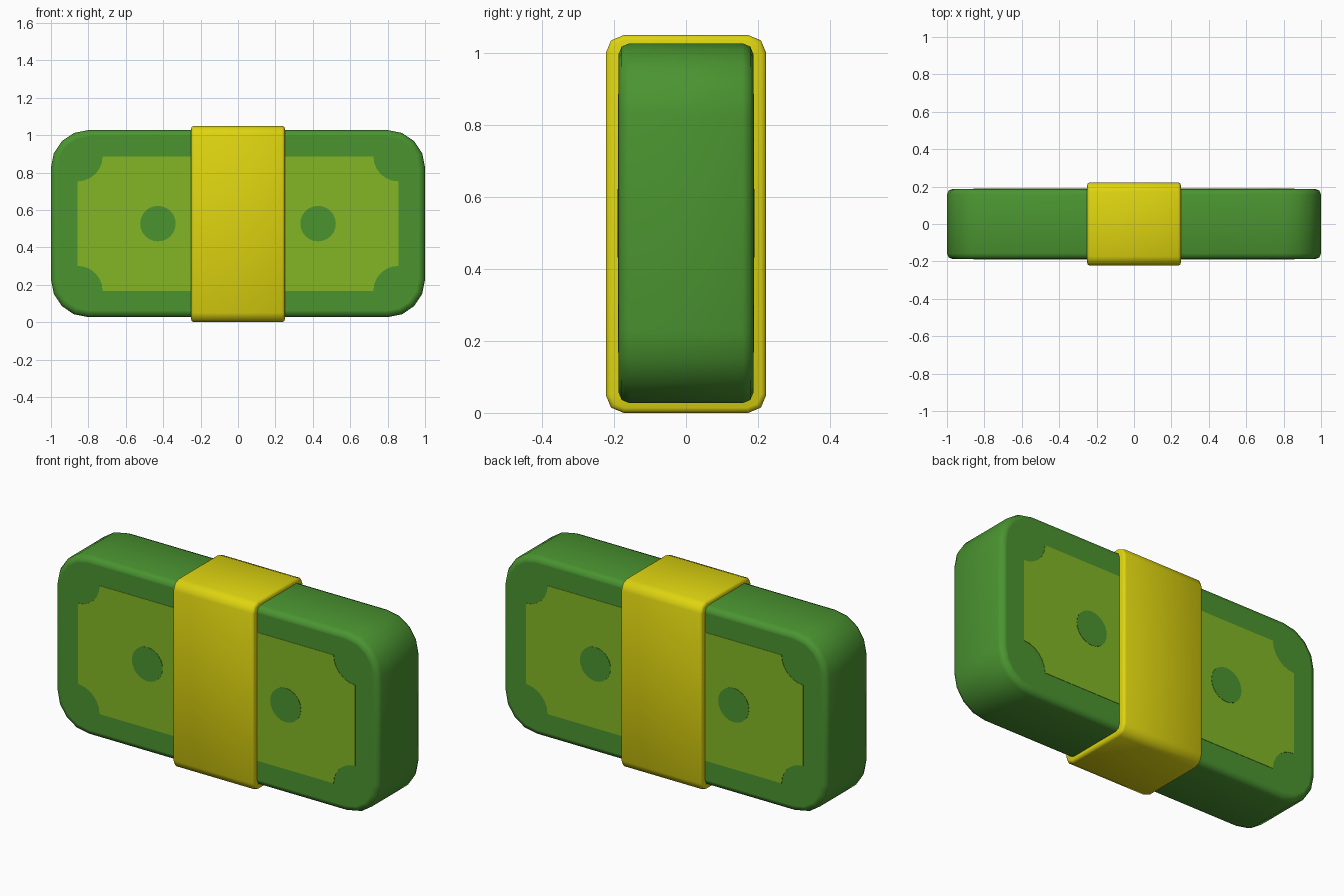
import bpy, bmesh, math
from mathutils import Vector

if "Cube" in bpy.data.objects:
    bpy.data.objects.remove(bpy.data.objects["Cube"])

ZC = 0.527  # mid height of the stack


def material(name, rgb):
    m = bpy.data.materials.new(name)
    m.diffuse_color = (*rgb, 1)
    m.use_nodes = True
    m.node_tree.nodes["Principled BSDF"].inputs["Base Color"].default_value = m.diffuse_color
    return m


GREEN = material("note green", (0.069, 0.296, 0.030))
LIME = material("print lime", (0.223, 0.468, 0.018))
YELLOW = material("band yellow", (0.73, 0.66, 0.005))


def corners(hw, hh, r, segs, concave=False):
    """Rectangle outline with rounded or scooped corners."""
    pts = []
    for k, (sx, sy) in enumerate([(1, 1), (-1, 1), (-1, -1), (1, -1)]):
        for i in range(segs + 1):
            if concave:
                a = math.pi / 2 * (k + 3 - i / segs) + math.pi
                a = math.pi / 2 * (k + 3) - math.pi / 2 * i / segs
                pts.append((sx * hw + r * math.cos(a), sy * hh + r * math.sin(a)))
            else:
                a = math.pi / 2 * (k + i / segs)
                pts.append((sx * (hw - r) + r * math.cos(a), sy * (hh - r) + r * math.sin(a)))
    return pts


def prism(name, pts, place, depth, mat, bevel=0, segs=1, inset=0):
    """Extrude an outline to both sides of its middle; place maps (u, v, w) to space."""
    bm = bmesh.new()
    a, b = [[bm.verts.new(place(u, v, w)) for u, v in pts] for w in (-depth / 2, depth / 2)]
    caps = [bm.faces.new(a), bm.faces.new(b[::-1])]
    n = len(pts)
    for i in range(n):
        j = (i + 1) % n
        bm.faces.new((a[i], b[i], b[j], a[j]))
    bmesh.ops.recalc_face_normals(bm, faces=bm.faces)
    if bevel:
        rim = [e for f in caps for e in f.edges]
        bmesh.ops.bevel(bm, geom=rim, offset=bevel, segments=segs, profile=0.5, affect='EDGES')
    if inset:  # keeps the big end faces flat under smooth shading
        big = [f for f in bm.faces if len(f.verts) == n]
        bmesh.ops.inset_region(bm, faces=big, thickness=inset)
    me = bpy.data.meshes.new(name)
    bm.to_mesh(me)
    bm.free()
    me.materials.append(mat)
    ob = bpy.data.objects.new(name, me)
    bpy.context.collection.objects.link(ob)
    bpy.ops.object.select_all(action='DESELECT')
    ob.select_set(True)
    bpy.context.view_layer.objects.active = ob
    bpy.ops.object.shade_smooth_by_angle(angle=math.radians(55))
    return ob


def along_y(x0=0, y0=0):
    return lambda u, v, w: Vector((u + x0, w + y0, v + ZC))


# stack of notes
prism("note_stack", corners(1.0, 0.5, 0.2, 4), along_y(), 0.375, GREEN, 0.03, 2, 0.004)

# paper band wrapped round the middle
prism("paper_band", corners(0.223, 0.525, 0.05, 2),
      lambda u, v, w: Vector((w, u, v + 0.525)), 0.5, YELLOW, 0.014, 2)

# printed panels and dots on both faces
circle = [(0.095 * math.cos(math.tau * i / 24), 0.095 * math.sin(math.tau * i / 24)) for i in range(24)]
for side, label in ((-1, "front"), (1, "back")):
    prism(label + "_print_panel", corners(0.857, 0.359, 0.133, 6, True),
          along_y(0, side * 0.1875), 0.004, LIME)
    for sx, hand in ((-1, "left"), (1, "right")):
        prism(f"{label}_{hand}_dot", circle, along_y(sx * 0.428, side * 0.1885), 0.005, GREEN)
